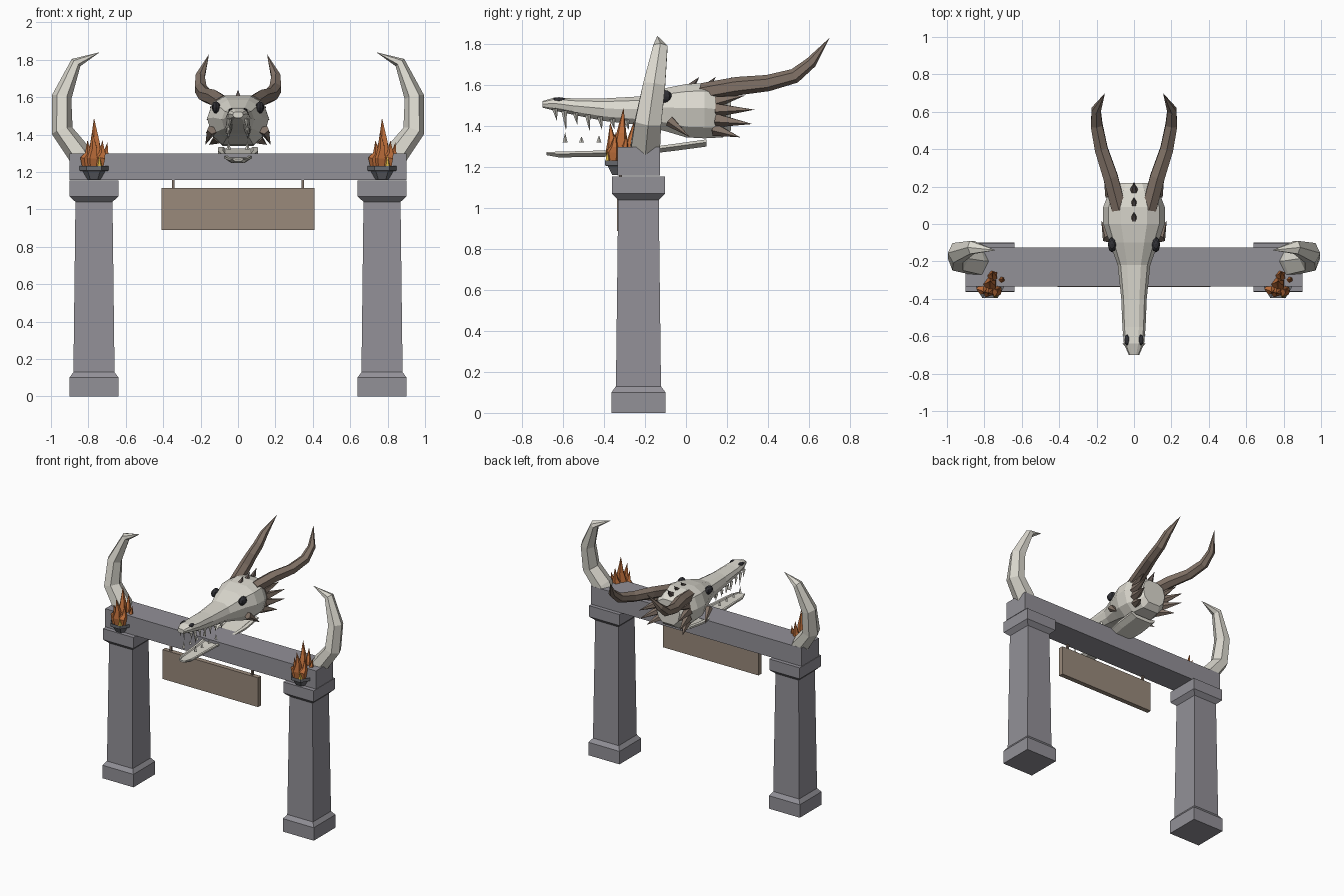
import bpy, bmesh
from math import sin, cos, pi
from mathutils import Vector

cube = bpy.data.objects.get("Cube")
if cube:
    bpy.data.objects.remove(cube)


def material(name, rgb):
    m = bpy.data.materials.new(name)
    m.use_nodes = True
    m.diffuse_color = (*rgb, 1)
    m.node_tree.nodes["Principled BSDF"].inputs["Base Color"].default_value = (*rgb, 1)
    return m


STONE = material("grey stone", (.29, .282, .312))
BONE = material("bone", (.72, .7, .63))
HORN = material("brown horn", (.225, .172, .138))
WOOD = material("sign wood", (.32, .253, .198))
IRON = material("dark iron", (.14, .145, .16))
DARK = material("dark hollow", (.03, .03, .036))
FLAME = material("orange flame", (.54, .165, .045))
GLOW = material("yellow flame", (.7, .45, .06))
SPIKE = material("dark spike", (.12, .095, .085))


def loft(name, rings, mat):
    """Skin a list of equal-length point rings and cap both ends."""
    bm = bmesh.new()
    loops = [[bm.verts.new(p) for p in ring] for ring in rings]
    n = len(loops[0])
    for a, b in zip(loops, loops[1:]):
        for i in range(n):
            j = (i + 1) % n
            bm.faces.new((a[i], a[j], b[j], b[i]))
    bm.faces.new(loops[0])
    bm.faces.new(loops[-1])
    bmesh.ops.remove_doubles(bm, verts=bm.verts, dist=.0005)
    bmesh.ops.recalc_face_normals(bm, faces=bm.faces)
    mesh = bpy.data.meshes.new(name)
    bm.to_mesh(mesh)
    bm.free()
    mesh.materials.append(mat)
    ob = bpy.data.objects.new(name, mesh)
    bpy.context.collection.objects.link(ob)
    return ob


def rect(x, y, z, hx, hy):
    return [(x + a * hx, y + b * hy, z) for a, b in ((-1, -1), (1, -1), (1, 1), (-1, 1))]


def box(name, c, h, mat):
    return loft(name, [rect(c[0], c[1], c[2] + s * h[2], h[0], h[1]) for s in (-1, 1)], mat)


def tube(name, path, mat, sides=6, side_axis=(0, 1, 0)):
    """Tapered horn: path entries are (point, radius across, radius along side_axis)."""
    pts = [Vector(p) for p, _, _ in path]
    rings = []
    for i, (_, ra, rb) in enumerate(path):
        t = (pts[min(i + 1, len(pts) - 1)] - pts[max(i - 1, 0)]).normalized()
        u = t.cross(Vector(side_axis)).normalized()
        v = t.cross(u)
        rings.append([pts[i] + u * ra * cos(k * 2 * pi / sides) + v * rb * sin(k * 2 * pi / sides)
                      for k in range(sides)])
    return loft(name, rings, mat)


def spike(name, base, tip, r, mat, sides=5):
    return tube(name, [(base, r, r), (tip, 0, 0)], mat, sides, (1, 0, 0))


def ellipsoid(name, c, r, mat):
    rings = []
    for k in range(7):
        a = pi * k / 6
        rings.append([(c[0] + r[0] * sin(a) * cos(q * pi / 4), c[1] + r[1] * sin(a) * sin(q * pi / 4),
                       c[2] + r[2] * cos(a)) for q in range(8)])
    return loft(name, rings, mat)


# Stone gateway
MID = -.232
SIGN_Y = -.32
box("crossbeam", (0, -.23, 1.228), (.9, .104, .07), STONE)
for s, side in ((1, "left"), (-1, "right")):
    x = s * .77
    profile = [(0, .132), (.1, .132), (.13, .11), (1.04, .099), (1.07, .13), (1.155, .13)]
    loft(side + "_pillar", [rect(x, MID, z, h, h) for z, h in profile], STONE)

    # Large curved horns standing on the beam ends
    tube(side + "_gate_horn", [
        ((s * .825, -.2, 1.25), .065, .085), ((s * .85, -.198, 1.3), .064, .082),
        ((s * .94, -.185, 1.42), .058, .074), ((s * .943, -.155, 1.6), .053, .062),
        ((s * .866, -.125, 1.785), .03, .04), ((s * .74, -.14, 1.84), 0, 0)], BONE)

    # Fire bowls, same layout at both sides
    by = -.325
    bowl = [(1.16, .04), (1.205, .066), (1.207, .082), (1.232, .082), (1.215, .06)]
    loft(side + "_fire_bowl", [[(x + r * cos(k * pi / 3), by + r * sin(k * pi / 3), z)
                                for k in range(6)] for z, r in bowl], IRON)
    for i, (bx, dy, tx, ty, top, r) in enumerate([
            (0, 0, 0, .02, 1.49, .042), (-.038, -.02, -.035, -.04, 1.37, .032),
            (.03, -.03, .045, -.02, 1.37, .032), (.04, .02, .072, .035, 1.36, .028),
            (.01, .04, .015, .07, 1.42, .034), (-.01, -.03, -.01, -.045, 1.42, .036)]):
        z = 1.215
        tube(f"{side}_flame_{i}", [
            ((x + bx, by + dy, z), r * .7, r * .7),
            ((x + bx * 1.1, by + dy * 1.1, z + .06), r, r),
            ((x + (bx + tx) / 2 + .008, by + (dy + ty) / 2, z + (top - z) * .55), r * .6, r * .6),
            ((x + tx, by + ty, top), 0, 0)], FLAME, 5)
    spike(side + "_inner_flame", (x + .03, by - .055, 1.215), (x + .028, by - .06, 1.29), .018, GLOW)

    # Sign hangers
    box(side + "_sign_hanger", (s * .347, SIGN_Y, 1.135), (.007, .007, .03), HORN)
box("sign_board", (0, SIGN_Y, 1.002), (.408, .018, .113), WOOD)

# Skull: half cross-section as (width share, height share), mirrored and lofted front to back
HALF = [(.42, 1), (.82, .86), (1, .55), (.85, .2), (.5, 0)]
SECTION = HALF + [(-w, h) for w, h in reversed(HALF)]
skull = [(-.7, .028, 1.49, 1.522), (-.64, .054, 1.475, 1.54), (-.55, .062, 1.455, 1.535),
         (-.4, .068, 1.425, 1.535), (-.22, .087, 1.405, 1.545), (-.1, .13, 1.375, 1.585),
         (0, .165, 1.345, 1.605), (.09, .165, 1.34, 1.61), (.18, .13, 1.345, 1.59), (.22, .1, 1.38, 1.56)]
loft("skull", [[(w * a, y, lo + (hi - lo) * b) for a, b in SECTION] for y, w, lo, hi in skull], BONE)

# Lower jaw: shallow trough with a raised rim
jaw = [(-.68, .028, 1.258, 1.274), (-.62, .052, 1.247, 1.275), (-.4, .066, 1.25, 1.281),
       (-.2, .085, 1.262, 1.294), (-.05, .108, 1.28, 1.314), (.1, .105, 1.3, 1.335)]
TROUGH = [(-.6, 0), (.6, 0), (1, .6), (1, 1), (.75, 1), (.65, .75), (-.65, .75), (-.75, 1), (-1, 1), (-1, .6)]
loft("lower_jaw", [[(w * a, y, lo + (hi - lo) * b) for a, b in TROUGH] for y, w, lo, hi in jaw], BONE)

# Spines along the crown
for i, y in enumerate((.02, .1, .18)):
    spike(f"crown_spine_{i}", (0, y, 1.59), (0, y + .045, 1.64), .022, SPIKE)

for s, side in ((1, "left"), (-1, "right")):
    # Eye sockets and nostrils
    ellipsoid(side + "_eye", (s * .117, -.11, 1.545), (.023, .042, .032), DARK)
    ellipsoid(side + "_nostril", (s * .036, -.62, 1.528), (.015, .032, .013), DARK)

    # Swept back skull horns
    tube(side + "_skull_horn", [
        ((s * .08, .08, 1.565), .045, .045), ((s * .125, .25, 1.595), .045, .045),
        ((s * .175, .4, 1.61), .04, .04), ((s * .2, .53, 1.645), .036, .036),
        ((s * .202, .61, 1.71), .028, .028), ((s * .155, .7, 1.83), 0, 0)], HORN, 6, (1, 0, 0))

    # Cheek spikes
    for i, (base, tip, r) in enumerate([
            ((.115, .15, 1.52), (.15, .29, 1.55), .03), ((.12, .15, 1.48), (.168, .335, 1.48), .036),
            ((.115, .15, 1.43), (.172, .325, 1.41), .036), ((.1, .14, 1.385), (.155, .265, 1.345), .034),
            ((.14, -.08, 1.425), (.175, .02, 1.345), .028)]):
        spike(f"{side}_cheek_spike_{i}", (s * base[0], base[1], base[2]),
              (s * tip[0], tip[1], tip[2]), r, HORN)

    # Upper fangs hang from the snout, lower teeth rise above the jaw
    for i, (y, z, length) in enumerate([(-.64, 1.485, .06), (-.595, 1.475, .1), (-.54, 1.465, .06),
                                        (-.48, 1.455, .08), (-.42, 1.445, .065), (-.36, 1.435, .05),
                                        (-.29, 1.43, .05)]):
        x = s * (.047 + .03 * (y + .64))
        spike(f"{side}_upper_tooth_{i}", (x, y, z), (x, y + .01, z - length), .014, BONE, 4)
    for i, (y, length) in enumerate([(-.59, .05), (-.51, .03), (-.425, .035), (-.34, .04)]):
        spike(f"{side}_lower_tooth_{i}", (s * .05, y, 1.32), (s * .05, y, 1.32 + length), .012, BONE, 4)
